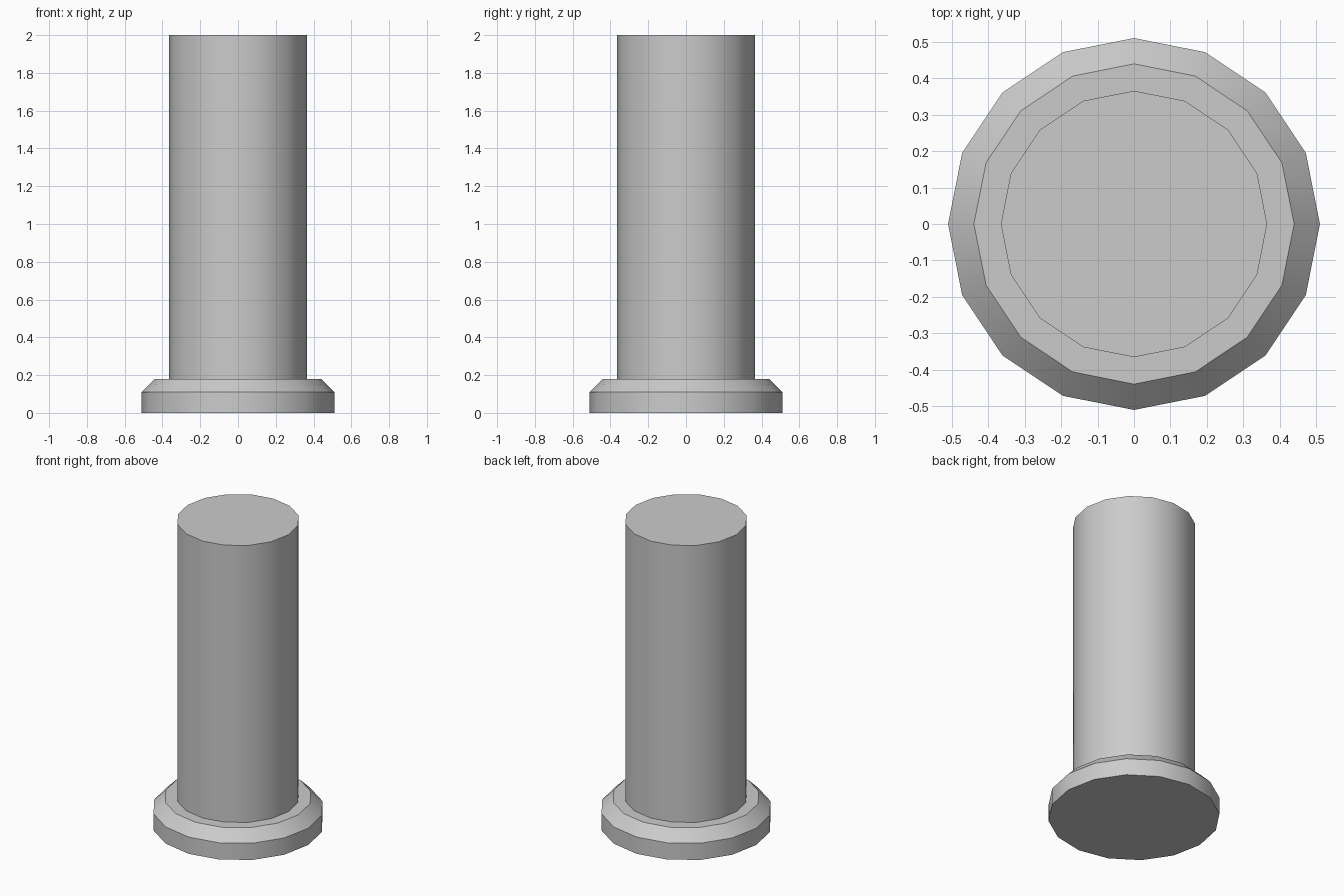
import bpy, bmesh, math

if "Cube" in bpy.data.objects:
    bpy.data.objects.remove(bpy.data.objects["Cube"])

SIDES = 16
# Outline (radius, z): base rim, chamfer, ledge, shaft
PROFILE = [(0.511, 0.0), (0.511, 0.11), (0.44, 0.18), (0.366, 0.18), (0.366, 2.0)]

# Round column: rings bridged upward, capped at both ends
bm = bmesh.new()
rings = []
for r, z in PROFILE:
    rings.append([bm.verts.new((r * math.cos(2 * math.pi * i / SIDES),
                                r * math.sin(2 * math.pi * i / SIDES), z))
                  for i in range(SIDES)])
for low, high in zip(rings, rings[1:]):
    for i in range(SIDES):
        j = (i + 1) % SIDES
        bm.faces.new((low[i], low[j], high[j], high[i]))
bm.faces.new(rings[0][::-1])
bm.faces.new(rings[-1])

mesh = bpy.data.meshes.new("column")
bm.to_mesh(mesh)
bm.free()
column = bpy.data.objects.new("column", mesh)
bpy.context.collection.objects.link(column)

# Smooth sides, sharp rims
bpy.context.view_layer.objects.active = column
column.select_set(True)
bpy.ops.object.shade_smooth_by_angle(angle=math.radians(30))
